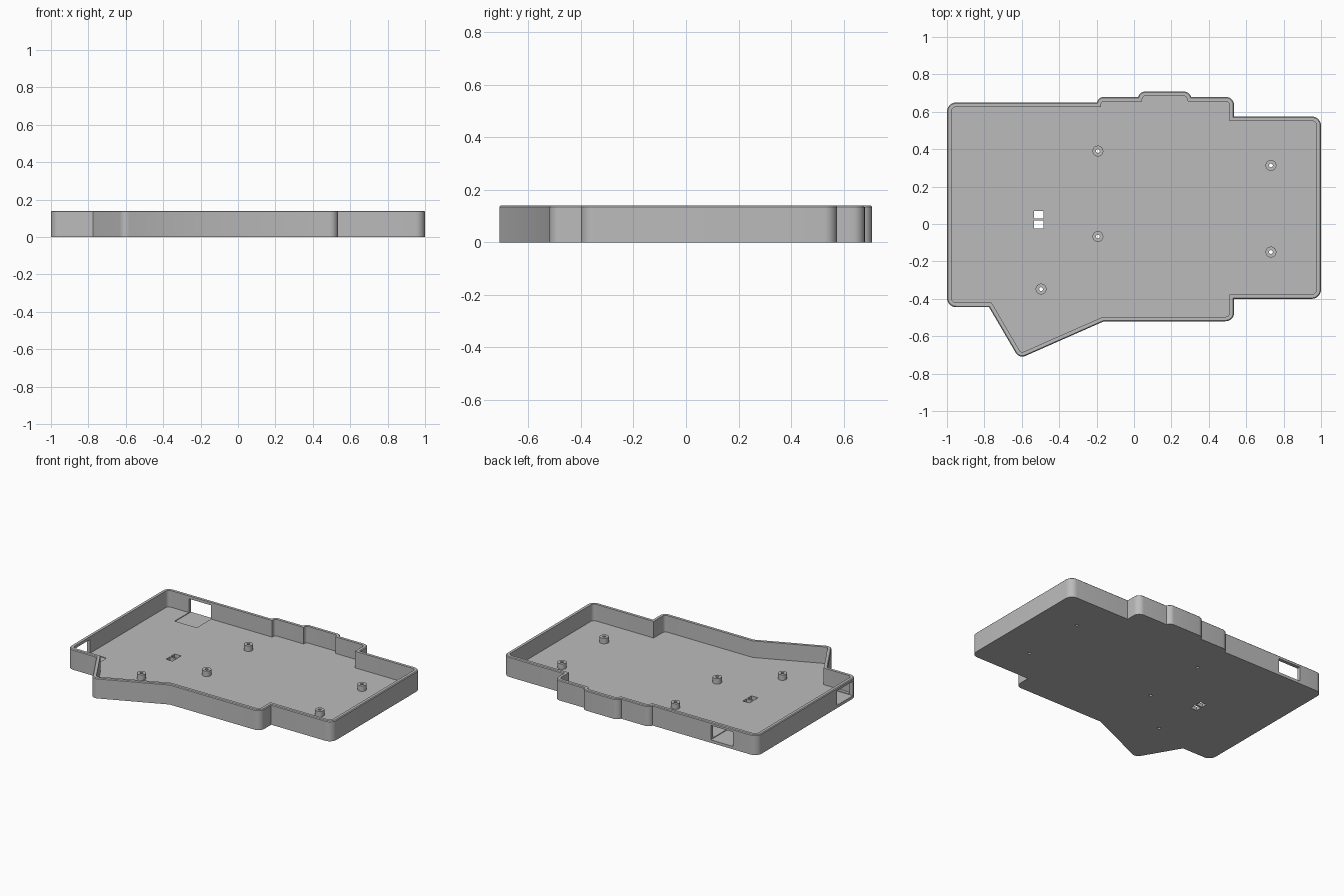
import bpy
import bmesh
import math
from mathutils import Vector

if "Cube" in bpy.data.objects:
    bpy.data.objects.remove(bpy.data.objects["Cube"], do_unlink=True)

HEIGHT, FLOOR, WALL, CHAMFER = 0.14, 0.025, 0.024, 0.005

grey = bpy.data.materials.new("plain grey")
grey.use_nodes = True
colour = (0.5, 0.5, 0.5, 1)
grey.diffuse_color = colour
grey.node_tree.nodes["Principled BSDF"].inputs["Base Color"].default_value = colour

# Case outline, counter-clockwise, as sharp corners: x, y, rounding radius
OUTLINE = [
    (-1, -0.445, 0.05), (-0.775, -0.445, 0), (-0.614, -0.72, 0.04),
    (-0.16, -0.52, 0), (0.535, -0.52, 0.045), (0.535, -0.4, 0),
    (1, -0.4, 0.05), (1, 0.575, 0.05), (0.535, 0.575, 0),
    (0.535, 0.68, 0.045), (0.305, 0.68, 0), (0.295, 0.708, 0.04),
    (0.02, 0.708, 0.04), (0.02, 0.68, 0), (-0.2, 0.68, 0.04),
    (-0.2, 0.65, 0), (-1, 0.65, 0.05),
]


def ring(inset):
    """Outline moved inwards, with its outer corners rounded."""
    pts = [Vector(p[:2]) for p in OUTLINE]
    result = []
    for i, p in enumerate(pts):
        a = (p - pts[i - 1]).normalized()
        b = (pts[(i + 1) % len(pts)] - p).normalized()
        na, nb = Vector((-a.y, a.x)), Vector((-b.y, b.x))
        miter = (na + nb) / (1 + na.dot(nb))
        corner = p + miter * inset
        radius = OUTLINE[i][2]
        if not radius:
            result.append(corner)
            continue
        radius = max(radius - inset, 0.01)
        centre = corner + miter * radius
        start, sweep = math.atan2(-na.y, -na.x), a.angle(b)
        for k in range(9):
            t = start + sweep * k / 8
            result.append(centre + radius * Vector((math.cos(t), math.sin(t))))
    return result


def make_object(name, bm):
    bmesh.ops.recalc_face_normals(bm, faces=bm.faces)
    mesh = bpy.data.meshes.new(name)
    bm.to_mesh(mesh)
    bm.free()
    mesh.materials.append(grey)
    obj = bpy.data.objects.new(name, mesh)
    bpy.context.collection.objects.link(obj)
    return obj


def add_box(bm, x0, x1, y0, y1, z0, z1):
    made = bmesh.ops.create_cube(bm, size=1)
    for v in made["verts"]:
        v.co = ((x0 + x1) / 2 + v.co.x * (x1 - x0),
                (y0 + y1) / 2 + v.co.y * (y1 - y0),
                (z0 + z1) / 2 + v.co.z * (z1 - z0))


def add_cylinder(bm, x, y, z0, z1, radius):
    made = bmesh.ops.create_cone(bm, cap_ends=True, segments=32, radius1=radius,
                                 radius2=radius, depth=z1 - z0)
    bmesh.ops.translate(bm, verts=made["verts"], vec=(x, y, (z0 + z1) / 2))


def cut(obj, cutter):
    mod = obj.modifiers.new("cut", "BOOLEAN")
    mod.operation, mod.solver, mod.object = "DIFFERENCE", "EXACT", cutter
    cutter.hide_render = True
    cutter.hide_set(True)


def smooth(obj):
    bpy.ops.object.select_all(action="DESELECT")
    obj.select_set(True)
    bpy.context.view_layer.objects.active = obj
    bpy.ops.object.shade_smooth_by_angle(angle=math.radians(30))


# Tray: loft from the underside, over the rim and down to the floor
bm = bmesh.new()
profile = [(0, 0), (0, HEIGHT - CHAMFER), (CHAMFER, HEIGHT),
           (WALL, HEIGHT), (WALL, FLOOR)]
rings = [[bm.verts.new((p.x, p.y, z)) for p in ring(d)] for d, z in profile]
for low, high in zip(rings, rings[1:]):
    for i in range(len(low)):
        bm.faces.new((low[i - 1], low[i], high[i], high[i - 1]))
bm.faces.new(rings[0])
bm.faces.new(rings[-1])
tray = make_object("case_tray", bm)
smooth(tray)

# Wall ports, each with a shallow recess in the floor behind it
bm = bmesh.new()
add_box(bm, -0.815, -0.645, 0.47, 0.7, 0.02, 0.12)
add_box(bm, -1.05, -0.85, -0.4, -0.225, 0.02, 0.12)
# Two small slots through the floor
add_box(bm, -0.535, -0.485, 0.03, 0.07, -0.05, 0.06)
add_box(bm, -0.535, -0.485, -0.025, 0.018, -0.05, 0.06)
cut(tray, make_object("port_cutter", bm))

# Standoffs with screw holes through the floor
SPOTS = [(-0.193, 0.39), (0.732, 0.313), (-0.193, -0.067),
         (0.732, -0.15), (-0.497, -0.348)]
posts, holes = bmesh.new(), bmesh.new()
for x, y in SPOTS:
    add_cylinder(posts, x, y, FLOOR - 0.003, 0.063, 0.029)
    add_cylinder(holes, x, y, -0.05, 0.1, 0.01)
standoffs = make_object("standoffs", posts)
smooth(standoffs)
hole_cutter = make_object("screw_hole_cutter", holes)
cut(tray, hole_cutter)
cut(standoffs, hole_cutter)
